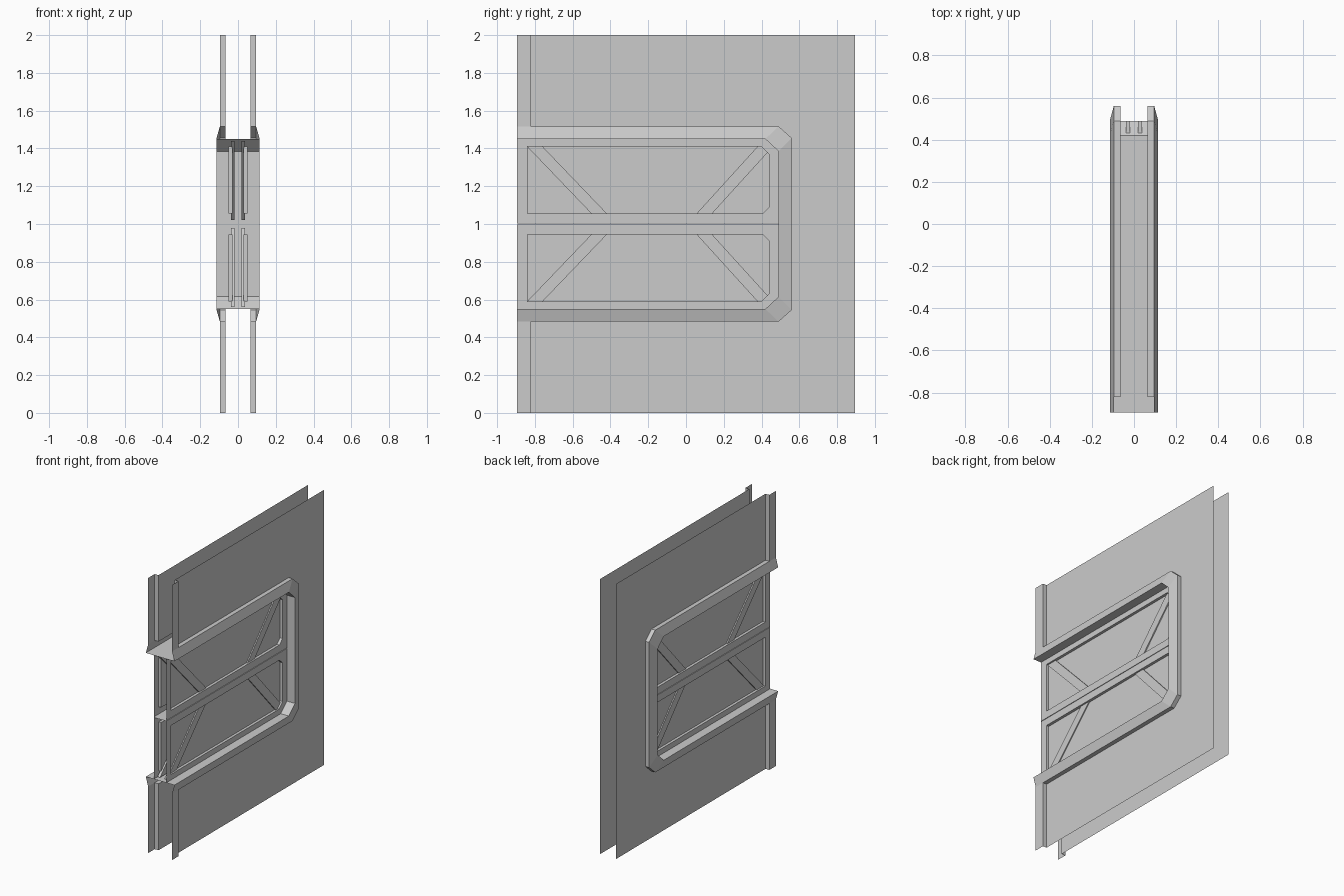
import bpy, bmesh

if "Cube" in bpy.data.objects:
    bpy.data.objects.remove(bpy.data.objects["Cube"])

FRONT, BACK = -0.895, 0.895      # y ends of the module
WALL, RIM, LIP = 0.065, 0.096, 0.115   # x of wall sheet, raised rim, frame lip
DOOR, PANEL = 0.05, 0.03         # x of door sheet and its recessed panel


def make(name, lofts=(), polys=()):
    """Heights are measured from z = 1; the upper right quarter is mirrored in x and z.
    lofts: (list of (x, [(y, h), ...]), closed); polys: (x, [(y, h), ...])"""
    bm = bmesh.new()
    for loops, closed in lofts:
        rows = [[bm.verts.new((x, y, h)) for y, h in pts] for x, pts in loops]
        n = len(rows[0])
        for a, b in zip(rows, rows[1:]):
            for i in range(n if closed else n - 1):
                j = (i + 1) % n
                bm.faces.new((a[i], b[i], b[j], a[j]))
    for x, pts in polys:
        bm.faces.new([bm.verts.new((x, y, h)) for y, h in pts])
    bmesh.ops.remove_doubles(bm, verts=bm.verts, dist=1e-5)
    me = bpy.data.meshes.new(name)
    bm.to_mesh(me)
    bm.free()
    ob = bpy.data.objects.new(name, me)
    ob.location.z = 1
    bpy.context.collection.objects.link(ob)
    mod = ob.modifiers.new("mirror", 'MIRROR')
    mod.use_axis = (True, False, True)
    mod.merge_threshold = 0.0005
    return ob


# Wall sheets with the doorway cut out, stepped out around it and along the front edge
bend = [(-0.82, 1), (-0.82, 0.517), (0.49, 0.517), (0.56, 0.455), (0.56, 0)]
make("wall_sheets",
     lofts=[([(WALL, bend), (RIM, bend)], False)],
     polys=[(WALL, [(BACK, 0), (BACK, 1)] + bend),
            (RIM, [(FRONT, 0.517), (-0.82, 0.517), (-0.82, 1), (FRONT, 1)])])

# Bevelled door frame and the pocket lining running across the wall
outer = [(FRONT, 0.517), (0.49, 0.517), (0.56, 0.455), (0.56, 0)]
inner = [(FRONT, 0.45), (0.42, 0.45), (0.49, 0.385), (0.49, 0)]
make("door_frame", lofts=[([(RIM, outer), (LIP, inner), (0, inner)], False)])

# Door leaves: face sheet, recessed panel with clipped back corners, seam plate
edge = [(FRONT, 0.45), (0.42, 0.45), (0.49, 0.385), (0.49, 0.002), (0.42, 0.002), (FRONT, 0.002)]
window = [(-0.84, 0.41), (0.40, 0.41), (0.44, 0.37), (0.44, 0.088), (0.405, 0.055), (-0.84, 0.055)]
seam = [(0.49, 0.002), (FRONT, 0.002)]
make("door_leaves",
     lofts=[([(DOOR, edge), (DOOR, window), (PANEL, window)], True),
            ([(DOOR, seam), (0, seam)], False)],
     polys=[(PANEL, window[::-1])])

# Diagonal braces across each panel, running a little behind the door sheet
top, low, w = 0.44, 0.022, 0.041
for name, y_top, y_low in (("front_brace", -0.829, -0.428), ("back_brace", 0.447, 0.067)):
    bar = [(y_top - w, top), (y_top + w, top), (y_low + w, low), (y_low - w, low)]
    make(name, lofts=[([(0.018, bar), (0.038, bar)], True)],
         polys=[(0.038, bar[::-1]), (0.018, bar)])
